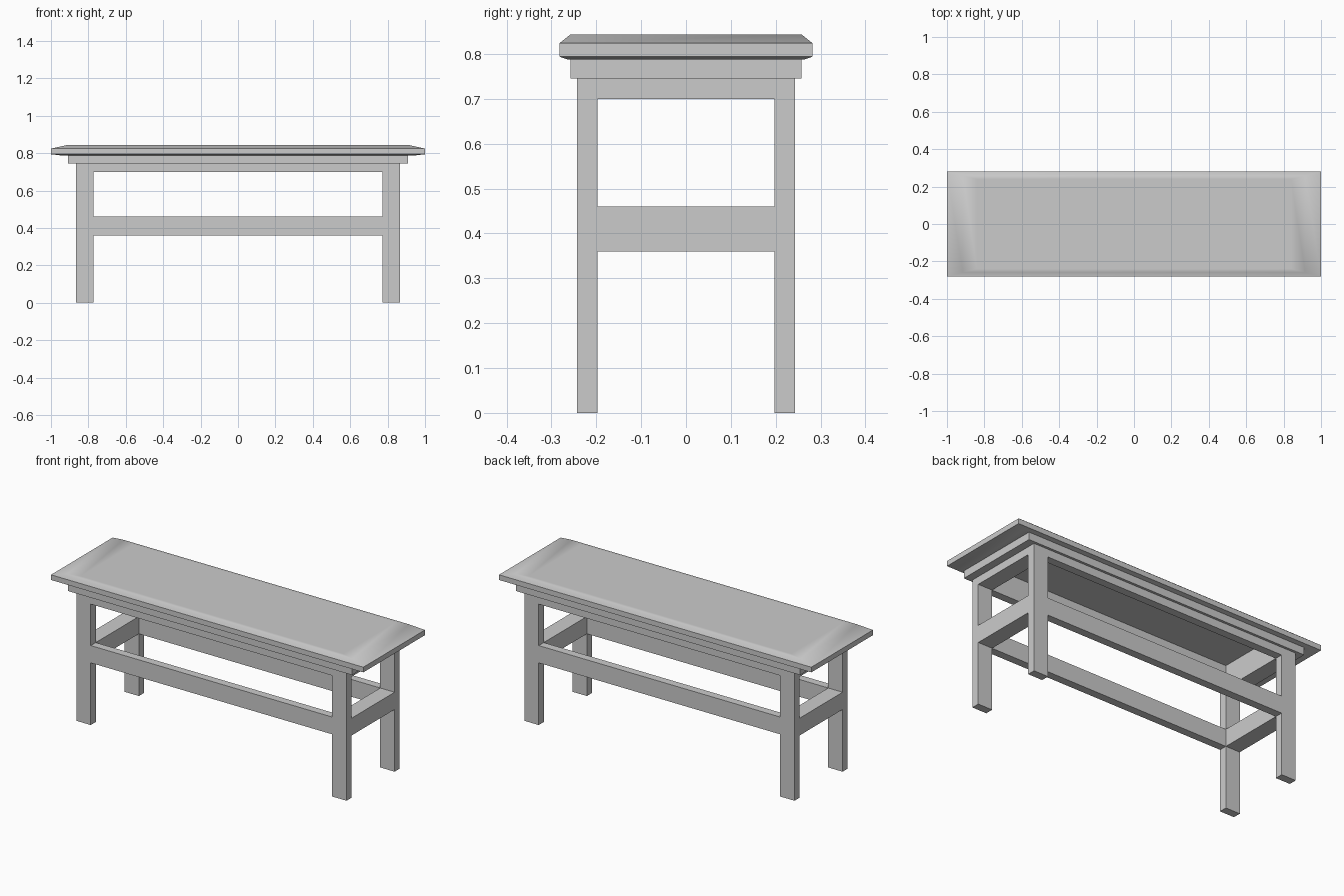
import bpy, bmesh, math

if "Cube" in bpy.data.objects:
    bpy.data.objects.remove(bpy.data.objects["Cube"])

# leg footprint (outer and inner half sizes)
OX, OY, IX, IY = 0.865, 0.243, 0.773, 0.197


def make_object(name, bm):
    bmesh.ops.recalc_face_normals(bm, faces=bm.faces)
    mesh = bpy.data.meshes.new(name)
    bm.to_mesh(mesh)
    bm.free()
    obj = bpy.data.objects.new(name, mesh)
    bpy.context.collection.objects.link(obj)
    return obj


def stacked_rings(name, rings):
    """Skin through rectangular loops (half x, half y, z), capped at both ends."""
    bm = bmesh.new()
    loops = [[bm.verts.new((sx * hx, sy * hy, z))
              for sx, sy in ((-1, -1), (1, -1), (1, 1), (-1, 1))]
             for hx, hy, z in rings]
    for a, b in zip(loops, loops[1:]):
        for i in range(4):
            j = (i + 1) % 4
            bm.faces.new((a[i], a[j], b[j], b[i]))
    bm.faces.new(loops[0])
    bm.faces.new(loops[-1])
    return make_object(name, bm)


def box(name, x0, x1, y0, y1, z0, z1):
    bm = bmesh.new()
    bmesh.ops.create_cube(bm, size=1)
    for v in bm.verts:
        v.co.x = x0 if v.co.x < 0 else x1
        v.co.y = y0 if v.co.y < 0 else y1
        v.co.z = z0 if v.co.z < 0 else z1
    return make_object(name, bm)


# hollow top: recess, upper rail, stepped moulding, chamfered slab
top = stacked_rings("table_top", [
    (IX, IY, 0.832), (IX, IY, 0.70),
    (OX, OY, 0.70), (OX, OY, 0.745),
    (0.91, 0.257, 0.745), (0.91, 0.257, 0.788),
    (0.95, 0.265, 0.788), (1.0, 0.282, 0.794),
    (1.0, 0.282, 0.824), (0.915, 0.258, 0.843),
    (0.84, 0.24, 0.843),
])
bpy.context.view_layer.objects.active = top
top.select_set(True)
bpy.ops.object.shade_smooth_by_angle(angle=math.radians(42))

# four legs
for sx, xn in ((-1, "left"), (1, "right")):
    for sy, yn in ((-1, "front"), (1, "back")):
        xs, ys = sorted((sx * IX, sx * OX)), sorted((sy * IY, sy * OY))
        box(f"{yn}_{xn}_leg", *xs, *ys, 0, 0.70)

# stretchers flush with the legs
for s, long_name, end_name in ((-1, "front", "left"), (1, "back", "right")):
    box(f"{long_name}_stretcher", -IX, IX, *sorted((s * IY, s * OY)), 0.36, 0.46)
    box(f"{end_name}_stretcher", *sorted((s * IX, s * OX)), -IY, IY, 0.36, 0.46)
